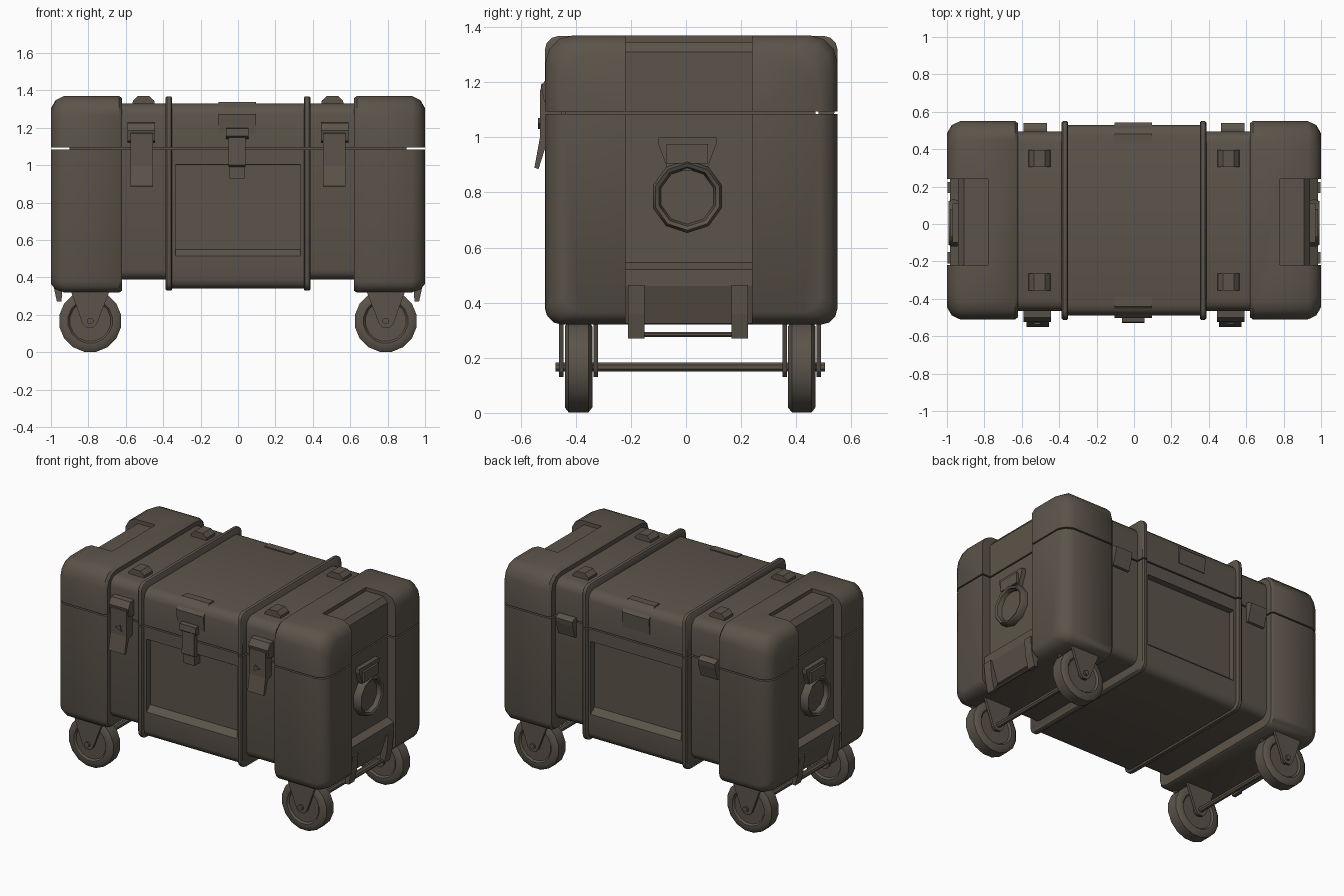
import bpy, bmesh, math
from mathutils import Vector

if "Cube" in bpy.data.objects:
    bpy.data.objects.remove(bpy.data.objects["Cube"])

mat = bpy.data.materials.new("olive brown")
mat.diffuse_color = (0.105, 0.088, 0.068, 1)
mat.use_nodes = True
mat.node_tree.nodes["Principled BSDF"].inputs["Base Color"].default_value = mat.diffuse_color


def finish(name, bm, cutters=(), mirror=False, smooth=True):
    bmesh.ops.recalc_face_normals(bm, faces=bm.faces)
    me = bpy.data.meshes.new(name)
    bm.to_mesh(me)
    bm.free()
    me.materials.append(mat)
    ob = bpy.data.objects.new(name, me)
    bpy.context.collection.objects.link(ob)
    if smooth:
        bpy.ops.object.select_all(action='DESELECT')
        ob.select_set(True)
        bpy.context.view_layer.objects.active = ob
        bpy.ops.object.shade_smooth_by_angle(angle=math.radians(40))
    for c in cutters:
        m = ob.modifiers.new("cut", 'BOOLEAN')
        m.operation, m.solver, m.object = 'DIFFERENCE', 'EXACT', c
    if mirror:
        ob.modifiers.new("mirror", 'MIRROR')
    return ob


def prism(name, axis, lo, hi, pts, mirror=False):
    """Extrude a 2D profile: (y, z) along x, or (x, z) along y."""
    bm = bmesh.new()
    def put(t):
        return [bm.verts.new((t, a, b) if axis == 'x' else (a, t, b)) for a, b in pts]
    A, B = put(lo), put(hi)
    bm.faces.new(A)
    bm.faces.new(B)
    n = len(pts)
    for i in range(n):
        bm.faces.new((A[i], A[(i + 1) % n], B[(i + 1) % n], B[i]))
    return finish(name, bm, mirror=mirror, smooth=False)


def rect(a0, a1, b0, b1):
    return [(a0, b0), (a1, b0), (a1, b1), (a0, b1)]


def rounded(y0, y1, z0, z1, rt, rb, n=3):
    """Rounded rectangle with separate top and bottom radii."""
    pts = []
    for cy, cz, r, start in ((y1 - rt, z1 - rt, rt, 0), (y0 + rt, z1 - rt, rt, 90),
                             (y0 + rb, z0 + rb, rb, 180), (y1 - rb, z0 + rb, rb, 270)):
        for i in range(n + 1):
            a = math.radians(start + 90 * i / n)
            pts.append((cy + r * math.cos(a), cz + r * math.sin(a)))
    return pts


def loft(stations, y0, y1, z0, z1, rt, rb):
    bm = bmesh.new()
    rings = [[bm.verts.new((x, y, z)) for y, z in
              rounded(y0 + i, y1 - i, z0 + i * 0.7, z1 - i, rt, rb)] for x, i in stations]
    for A, B in zip(rings, rings[1:]):
        n = len(A)
        for k in range(n):
            bm.faces.new((A[k], A[(k + 1) % n], B[(k + 1) % n], B[k]))
    bm.faces.new(rings[0])
    bm.faces.new(rings[-1])
    return bm


def shell(name, stations, dims, cutters=(), mirror=False):
    """Loft split into a base and a lid at the seam."""
    for part, z, s in (("base", 1.085, 1), ("lid", 1.094, -1)):
        bm = loft(stations, *dims)
        bmesh.ops.recalc_face_normals(bm, faces=bm.faces)
        bmesh.ops.bisect_plane(bm, geom=bm.verts[:] + bm.edges[:] + bm.faces[:],
                               plane_co=(0, 0, z), plane_no=(0, 0, s), clear_outer=True)
        bmesh.ops.holes_fill(bm, edges=[e for e in bm.edges if e.is_boundary])
        finish(f"{name}_{part}", bm, cutters, mirror)


def lathe(name, axis, centre, pts, n, mirror=False):
    """Turn (radius, offset) points about an axis through centre."""
    bm = bmesh.new()
    def pos(r, t, k):
        a = 2 * math.pi * (k + 0.5) / n
        c, s = r * math.cos(a), r * math.sin(a)
        return Vector(centre) + Vector((t, c, s) if axis == 'x' else (c, t, s))
    rings = [[bm.verts.new(pos(r, t, k)) for k in range(n)] for r, t in pts]
    for A, B in zip(rings, rings[1:]):
        for k in range(n):
            bm.faces.new((A[k], A[(k + 1) % n], B[(k + 1) % n], B[k]))
    bm.faces.new(rings[0])
    bm.faces.new(rings[-1])
    return finish(name, bm, mirror=mirror)


# Hidden cutters: end recess running over the top, and front/back panels
end_cut = prism("end_recess_cutter", 'x', 0, 1, [(0, 0), (1, 0), (1, 1)])
bpy.data.objects.remove(end_cut)
end_cut = prism("end_recess_cutter", 'y', -0.22, 0.24,
                [(0.78, 1.5), (0.78, 1.345), (0.91, 1.345), (0.94, 1.31), (0.94, 0.545),
                 (0.985, 0.52), (0.985, 0.46), (0.90, 0.2), (1.2, 0.2), (1.2, 1.5)])
front_cut = prism("front_panel_cutter", 'x', -0.335, 0.335,
                  [(-0.6, 0.42), (-0.45, 0.55), (-0.45, 1.0), (-0.6, 1.01)])
back_cut = prism("back_panel_cutter", 'x', -0.335, 0.335,
                 [(0.64, 0.42), (0.49, 0.55), (0.49, 1.0), (0.64, 1.01)])
for c in (end_cut, front_cut, back_cut):
    c.hide_render = True
    c.hide_set(True)

# Case body
prism("inner_core", 'x', -0.9, 0.9, rect(-0.44, 0.47, 0.43, 1.29))
shell("end_cap", [(0.62, 0.012), (0.635, 0), (0.93, 0), (0.975, 0.022), (1.0, 0.065)],
      (-0.51, 0.55, 0.32, 1.37, 0.1, 0.06), [end_cut], True)
shell("side_strip", [(0.36, 0), (0.89, 0)], (-0.465, 0.495, 0.39, 1.33, 0.06, 0.05), mirror=True)
shell("centre_section", [(-0.37, 0), (0.37, 0)], (-0.49, 0.53, 0.34, 1.33, 0.06, 0.05),
      [front_cut, back_cut])
shell("rib", [(0.352, 0.008), (0.358, 0), (0.38, 0), (0.388, 0.008)],
      (-0.512, 0.55, 0.33, 1.368, 0.05, 0.05), mirror=True)

# Top pads
for y in (-0.31, 0.35):
    prism("top_pad", 'y', y - 0.045, y + 0.045,
          [(0.445, 1.32), (0.565, 1.32), (0.562, 1.345), (0.535, 1.37), (0.475, 1.37), (0.448, 1.345)], True)

# Side latches on the front, hinges on the back
prism("side_latch_mount", 'x', 0.445, 0.59,
      [(-0.45, 1.23), (-0.5, 1.225), (-0.525, 1.185), (-0.515, 1.13), (-0.45, 1.12)], True)
prism("side_latch_lever", 'x', 0.455, 0.575,
      [(-0.45, 1.19), (-0.53, 1.17), (-0.53, 1.0), (-0.55, 0.89), (-0.535, 0.885),
       (-0.505, 0.98), (-0.45, 1.0)], True)
prism("side_latch_button", 'y', -0.537, -0.52, [(0.49, 1.03), (0.535, 1.05), (0.50, 1.07)], True)
prism("hinge", 'x', 0.465, 0.59,
      [(0.48, 0.98), (0.51, 0.985), (0.535, 1.07), (0.54, 1.1), (0.51, 1.115), (0.48, 1.115)], True)

# Lid plates and centre latch
for name, s in (("front_lid_plate", -1), ("back_lid_plate", 1)):
    prism(name, 'x', -0.105, 0.095,
          [(0.02 + s * a, z) for a, z in ((0.515, 1.17), (0.522, 1.27), (0.46, 1.337), (0.41, 1.337), (0.41, 1.17))])
prism("centre_latch_head", 'x', -0.065, 0.055,
      [(-0.48, 1.2), (-0.525, 1.195), (-0.53, 1.155), (-0.51, 1.14), (-0.48, 1.14)])
prism("centre_latch_lever", 'x', -0.05, 0.04,
      [(-0.44, 1.15), (-0.52, 1.15), (-0.525, 1.0), (-0.51, 0.99), (-0.44, 0.99)])
prism("centre_latch_tail", 'x', -0.045, 0.035, rect(-0.51, -0.44, 0.93, 1.0))

# End ring handles with mounts
lathe("end_ring", 'x', (0, 0.005, 0.785),
      [(0.13, 0.93), (0.132, 0.975), (0.122, 0.992), (0.108, 0.985), (0.1, 0.957), (0.02, 0.957)], 10, True)
prism("ring_mount", 'x', 0.93, 0.97,
      [(-0.1, 1.0), (0.11, 1.0), (0.11, 0.975), (0.075, 0.88), (-0.065, 0.88), (-0.1, 0.975)], True)
prism("ring_mount_tab", 'x', 0.96, 0.985, rect(-0.07, 0.08, 0.905, 0.975), True)

# Lower carry handles
for y in (-0.18, 0.195):
    prism("handle_bracket", 'y', y - 0.03, y + 0.03,
          [(0.93, 0.465), (0.997, 0.465), (0.988, 0.36), (0.968, 0.27), (0.943, 0.27), (0.94, 0.36)], True)
lathe("handle_bar", 'y', (0.955, 0, 0.284), [(0.01, -0.16), (0.01, 0.18)], 8, True)

# Wheels, forks and axles
for y in (-0.39, 0.42):
    lathe("wheel", 'y', (0.79, y, 0.167),
          [(0.03, -0.05), (0.03, -0.038), (0.11, -0.038), (0.12, -0.05), (0.15, -0.05), (0.168, -0.036),
           (0.168, 0.036), (0.15, 0.05), (0.12, 0.05), (0.11, 0.038), (0.03, 0.038), (0.03, 0.05)], 16, True)
    for d in (-0.062, 0.062):
        prism("wheel_fork", 'y', y + d - 0.008, y + d + 0.008,
              [(0.68, 0.345), (0.9, 0.345), (0.83, 0.15), (0.81, 0.13), (0.775, 0.13), (0.755, 0.15)], True)
    prism("fork_top", 'y', y - 0.068, y + 0.068, rect(0.69, 0.89, 0.32, 0.35), True)
lathe("axle", 'y', (0.79, 0, 0.167), [(0.018, -0.474), (0.018, 0.504)], 8, True)
